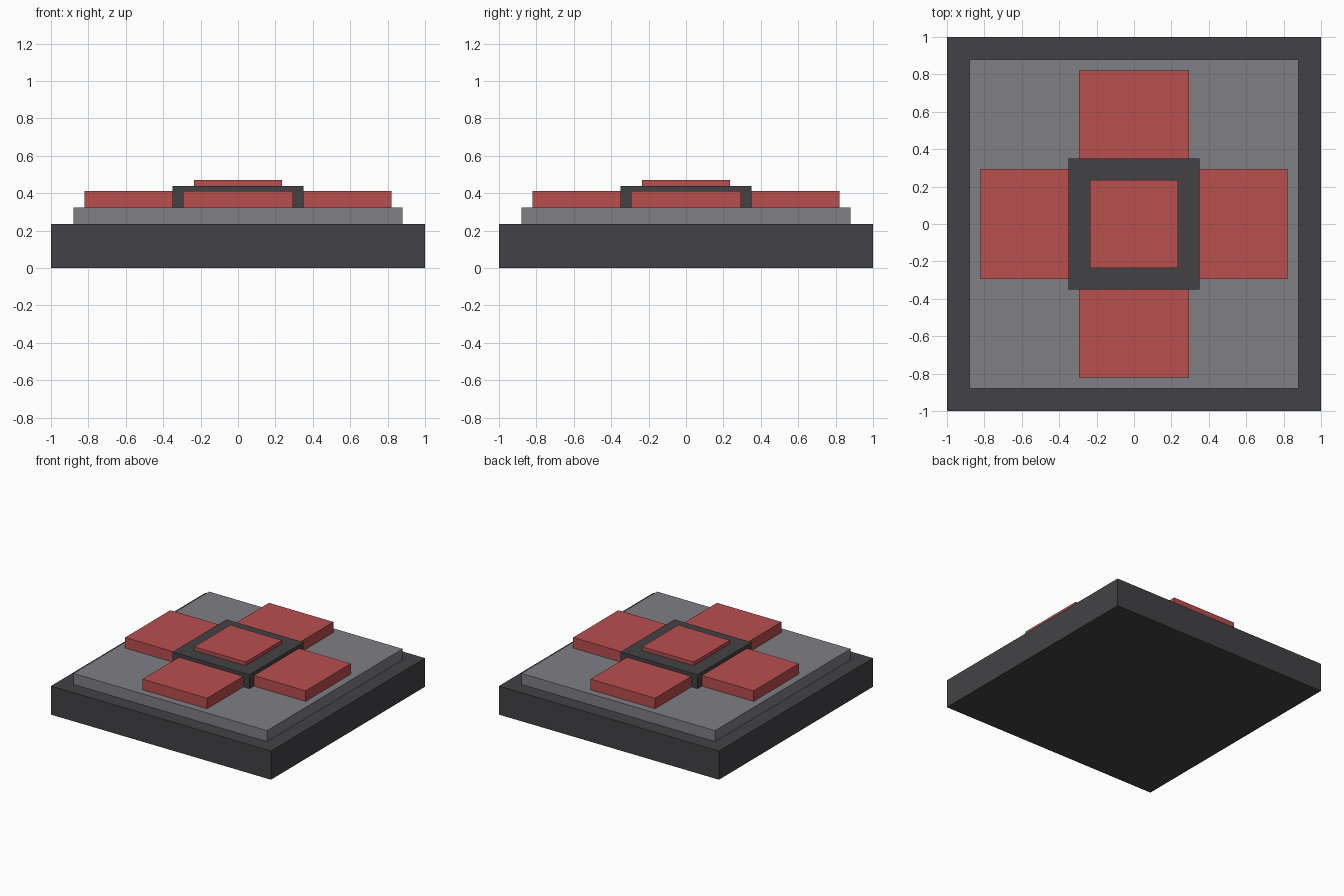
import bpy
import bmesh
from mathutils import Matrix, Vector

default = bpy.data.objects.get("Cube")
if default:
    bpy.data.objects.remove(default, do_unlink=True)


def make_material(name, rgb):
    mat = bpy.data.materials.new(name)
    mat.use_nodes = True
    colour = (*rgb, 1)
    mat.diffuse_color = colour
    mat.node_tree.nodes["Principled BSDF"].inputs["Base Color"].default_value = colour
    return mat


charcoal = make_material("charcoal", (0.055, 0.054, 0.06))
grey = make_material("mid grey", (0.215, 0.21, 0.23))
red = make_material("muted red", (0.49, 0.077, 0.077))


def box(name, low, high, mat, turn=0):
    """Box between two corners, turned about z by quarter turns."""
    low, high = Vector(low), Vector(high)
    bm = bmesh.new()
    bmesh.ops.create_cube(bm, size=1)
    bmesh.ops.scale(bm, vec=high - low, verts=bm.verts)
    bmesh.ops.translate(bm, vec=(low + high) / 2, verts=bm.verts)
    bmesh.ops.rotate(bm, matrix=Matrix.Rotation(turn * 1.5707963, 3, "Z"), verts=bm.verts)
    mesh = bpy.data.meshes.new(name)
    bm.to_mesh(mesh)
    bm.free()
    mesh.materials.append(mat)
    obj = bpy.data.objects.new(name, mesh)
    bpy.context.collection.objects.link(obj)
    return obj


def slab(name, half, bottom, top, mat):
    return box(name, (-half, -half, bottom), (half, half, top), mat)


# Stacked square slabs
slab("base", 1.0, 0, 0.235, charcoal)
slab("upper_plate", 0.88, 0.235, 0.325, grey)
slab("centre_block", 0.35, 0.325, 0.44, charcoal)
slab("centre_pad", 0.235, 0.44, 0.47, red)

# Four pads reaching out from the centre block
for turn, side in enumerate(("left", "back", "right", "front")):
    box(side + "_pad", (0.35, -0.293, 0.325), (0.82, 0.293, 0.412), red, turn)
